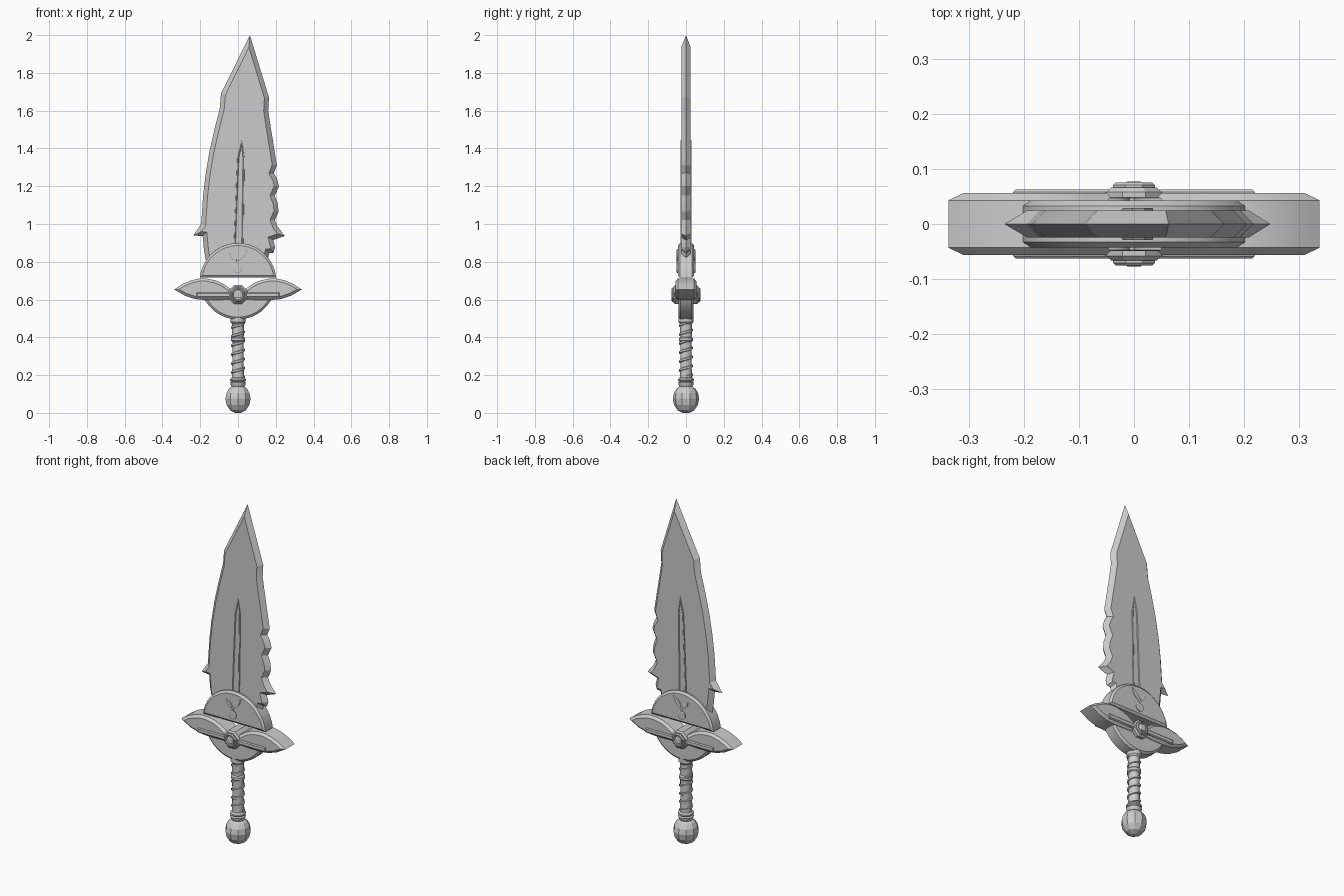
import bpy, bmesh, math
from mathutils import Vector

if "Cube" in bpy.data.objects:
    bpy.data.objects.remove(bpy.data.objects["Cube"])

steel = bpy.data.materials.new("grey steel")
steel.diffuse_color = (0.6, 0.6, 0.6, 1)
steel.use_nodes = True
steel.node_tree.nodes["Principled BSDF"].inputs["Base Color"].default_value = steel.diffuse_color


def finish(name, bm, angle=25):
    bmesh.ops.remove_doubles(bm, verts=bm.verts, dist=1e-5)
    bmesh.ops.recalc_face_normals(bm, faces=bm.faces)
    me = bpy.data.meshes.new(name)
    bm.to_mesh(me)
    bm.free()
    me.materials.append(steel)
    me.shade_smooth()
    me.set_sharp_from_angle(angle=math.radians(angle))
    ob = bpy.data.objects.new(name, me)
    bpy.context.collection.objects.link(ob)
    return ob


def inset(pts, d):
    """Move a counter-clockwise outline inward by d with mitred corners."""
    out, n = [], len(pts)
    for i in range(n):
        p, q, r = (Vector(pts[j % n]) for j in (i - 1, i, i + 1))
        e, f = (q - p).normalized(), (r - q).normalized()
        n1, n2 = Vector((-e.y, e.x)), Vector((-f.y, f.x))
        m = (n1 + n2).normalized()
        out.append(q + m * d / max(m.dot(n1), 0.35))
    return out


def plate(name, pts, layers, y0=0, angle=25):
    """Stack of outlines: each layer is (y, inset); both ends are capped."""
    area = sum(pts[i - 1][0] * pts[i][1] - pts[i][0] * pts[i - 1][1] for i in range(len(pts)))
    pts = pts if area > 0 else pts[::-1]
    bm = bmesh.new()
    rings = [[bm.verts.new((p[0], y0 + y, p[1])) for p in inset(pts, d)] for y, d in layers]
    for a, b in zip(rings, rings[1:]):
        for i in range(len(a)):
            bm.faces.new((a[i - 1], a[i], b[i], b[i - 1]))
    bm.faces.new(rings[0])
    bm.faces.new(rings[-1])
    return finish(name, bm, angle)


def slab(name, pts, edge, half, chamfer, angle=25):
    """Symmetric slab with chamfered faces; edge 0 gives a knife edge."""
    mid = [(-edge, 0), (edge, 0)] if edge else [(0, 0)]
    return plate(name, pts, [(-half, chamfer)] + mid + [(half, chamfer)], 0, angle)


def lathe(name, prof, sides, angle):
    bm = bmesh.new()
    rings = [[bm.verts.new((r * math.cos(2 * math.pi * (k + .5) / sides),
                            r * math.sin(2 * math.pi * (k + .5) / sides), z))
              for k in range(sides)] for r, z in prof]
    for a, b in zip(rings, rings[1:]):
        for i in range(sides):
            bm.faces.new((a[i - 1], a[i], b[i], b[i - 1]))
    bm.faces.new(rings[0])
    bm.faces.new(rings[-1])
    return finish(name, bm, angle)


def arc(cx, cz, r, a0, a1, n):
    return [(cx + r * math.cos(math.radians(a0 + (a1 - a0) * i / n)),
             cz + r * math.sin(math.radians(a0 + (a1 - a0) * i / n))) for i in range(n + 1)]


def leaf(base, tip, width):
    """Pointed leaf outline between two points."""
    b, t = Vector(base), Vector(tip)
    side = Vector((-(t - b).y, (t - b).x)).normalized() * width
    left = [b.lerp(t, k) + side * math.sin(math.pi * k) for k in (0, .25, .5, .75)]
    right = [b.lerp(t, k) - side * math.sin(math.pi * k) for k in (1, .75, .5, .25)]
    return [tuple(p) for p in left + right]


# Blade with serrated edge and hooked spikes
blade = [(.063, 2.0), (-.09, 1.69), (-.097, 1.61), (-.125, 1.5), (-.152, 1.38), (-.172, 1.26),
         (-.185, 1.15), (-.191, 1.06), (-.195, 1.0), (-.236, .94), (-.187, .935), (-.18, .86),
         (-.165, .78), (.15, .78), (.165, .845), (.188, .848), (.197, .878), (.187, .915),
         (.248, .937), (.21, .985), (.195, 1.02), (.215, 1.065), (.21, 1.11), (.195, 1.15),
         (.217, 1.2), (.207, 1.24), (.19, 1.27), (.206, 1.31), (.196, 1.37), (.185, 1.44),
         (.172, 1.52), (.16, 1.6), (.164, 1.67)]
slab("blade", blade, 0, .025, .024, 12)

# Raised fuller on both faces, with a sunken middle
fuller = [(-.025, .87), (.03, .87), (.037, 1.35), (.02, 1.45), (-.006, 1.35)]
for s, side in ((-1, "front"), (1, "back")):
    plate(side + "_fuller", fuller, [(s * .015, 0), (s * .029, .003), (s * .029, .007), (s * .0255, .011)])

# Round guard split in two by a slot
slab("upper_guard_disc", arc(0, .695, .203, 6, 174, 32), .033, .043, .012)
slab("lower_guard_disc", arc(0, .695, .2, 196, 344, 28), .03, .04, .012)

# Crossguard wings with raised bars
for s, side in ((-1, "left"), (1, "right")):
    wing = [(.338, .653), (.295, .682), (.25, .701), (.205, .711), (.165, .711), (.12, .702),
            (.08, .685), (.045, .66), (.0, .65), (.0, .603), (.1, .598), (.17, .597),
            (.225, .602), (.28, .62)]
    slab(side + "_wing", [(s * x, z) for x, z in wing], .043, .056, .014)
bar = [(-.22, .611), (.22, .611), (.22, .638), (-.22, .638)]
slab("crossbar", bar, .058, .063, .005)

# Central boss: octagonal hub, stepped collar and a square-cut stud
hub = arc(0, .626, .054, 22.5, 337.5, 7)
slab("hub", hub, .058, .066, .008)
for s, side in ((-1, "front"), (1, "back")):
    plate(side + "_collar", hub, [(s * .05, .012), (s * .071, .012), (s * .076, .017),
                                  (s * .076, .022), (s * .07, .025)])
    plate(side + "_stud", arc(0, .626, .026, 45, 315, 3), [(s * .06, 0), (s * .073, 0), (s * .077, .006)])

# Sprout emblem on both faces of the upper disc
sprout = {"long_leaf": leaf((-.004, .8), (.05, .868), .013),
          "short_leaf": leaf((-.004, .8), (-.046, .848), .011),
          "stem": [(-.008, .78), (.001, .78), (.002, .815), (-.008, .815)],
          "seed": arc(-.003, .765, .025, 0, 337.5, 15)}
for s, side in ((-1, "front"), (1, "back")):
    for part, pts in sprout.items():
        plate(side + "_" + part, pts, [(s * .04, 0), (s * .047, 0), (s * .049, .003)])

# Grip with collars
grip = [(.03, .13), (.04, .15), (.042, .16), (.035, .166), (.042, .172), (.042, .18), (.032, .188),
        (.03, .28), (.031, .375), (.038, .382), (.038, .396), (.031, .403), (.032, .47),
        (.04, .48), (.04, .51)]
lathe("grip", grip, 16, 30)

# Spiral cord wound round the grip
bm = bmesh.new()
steps, turns, prev = 144, 6, None
for i in range(steps + 1):
    a = 2 * math.pi * turns * i / steps
    z = .19 + .285 * i / steps
    ring = [bm.verts.new(((.031 + dr) * math.cos(a), (.031 + dr) * math.sin(a), z + dz))
            for dr, dz in ((-.004, -.009), (.005, -.005), (.005, .005), (-.004, .009))]
    if prev:
        for k in range(4):
            bm.faces.new((prev[k - 1], prev[k], ring[k], ring[k - 1]))
    else:
        bm.faces.new(ring)
    prev = ring
bm.faces.new(prev)
finish("grip_cord", bm, 35)

# Faceted pommel
pommel = [(.016, 0), (.044, .014), (.063, .042), (.07, .075), (.064, .105), (.05, .128), (.03, .143)]
lathe("pommel", pommel, 10, 15)
